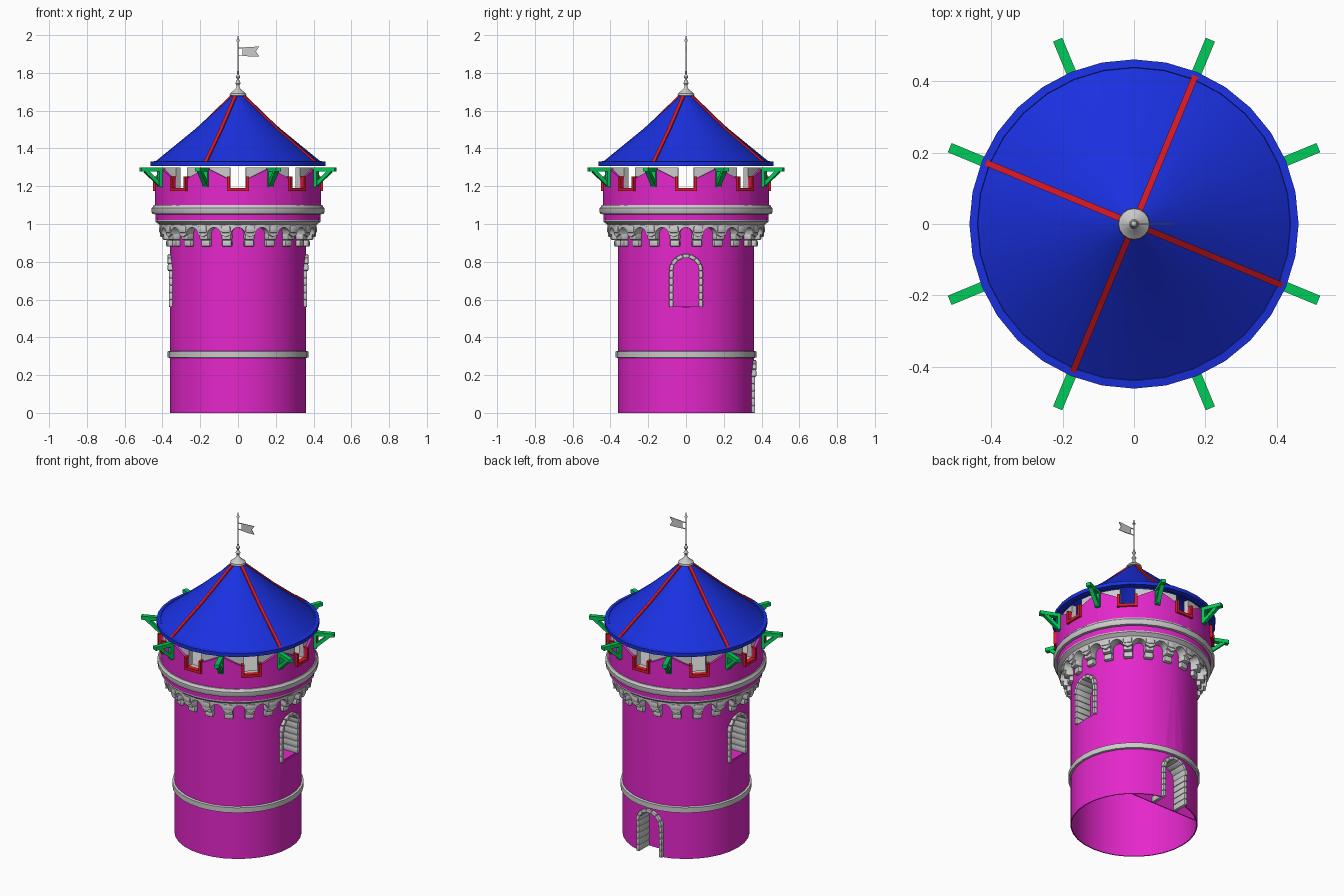
import bpy, bmesh, math
from math import sin, cos, pi, radians
from mathutils import Matrix, Vector

if "Cube" in bpy.data.objects:
    bpy.data.objects.remove(bpy.data.objects["Cube"])

MAGENTA = (0.78, 0.02, 0.60, 1)
BLUE = (0.01, 0.03, 0.75, 1)
RED = (0.72, 0.01, 0.02, 1)
GREEN = (0.0, 0.60, 0.10, 1)
N = 32
mats = {}


def finish(bm, name, color=None, smooth=True):
    bmesh.ops.recalc_face_normals(bm, faces=bm.faces)
    me = bpy.data.meshes.new(name)
    bm.to_mesh(me)
    bm.free()
    ob = bpy.data.objects.new(name, me)
    bpy.context.collection.objects.link(ob)
    if color:
        if color not in mats:
            mats[color] = bpy.data.materials.new("paint_%d" % len(mats))
            mats[color].diffuse_color = color
        me.materials.append(mats[color])
    if smooth:
        bpy.ops.object.select_all(action='DESELECT')
        ob.select_set(True)
        bpy.context.view_layer.objects.active = ob
        bpy.ops.object.shade_smooth_by_angle(angle=radians(30))
    return ob


def lathe(name, prof, color=None, n=N, closed=True):
    """Revolve an (r, z) profile about z."""
    bm = bmesh.new()
    rings = [[bm.verts.new((r * cos(2 * pi * i / n), r * sin(2 * pi * i / n), z))
              for i in range(n)] for r, z in prof]
    pairs = list(zip(rings, rings[1:])) + ([(rings[-1], rings[0])] if closed else [])
    for a, b in pairs:
        for i in range(n):
            j = (i + 1) % n
            bm.faces.new((a[i], a[j], b[j], b[i]))
    bmesh.ops.remove_doubles(bm, verts=bm.verts, dist=1e-5)
    return finish(bm, name, color)


def box(bm, mat, size, bevel=0.0):
    m = mat @ Matrix.Diagonal((*size, 1))
    vs = bmesh.ops.create_cube(bm, size=1, matrix=m)['verts']
    if bevel:
        edges = list({e for v in vs for e in v.link_edges})
        bmesh.ops.bevel(bm, geom=edges, offset=bevel, segments=2, profile=0.5, affect='EDGES')


def turn(deg):
    return Matrix.Rotation(radians(deg), 4, 'Z')


def beam(bm, mat, p, q, w, h):
    """Square bar from p to q, both in the radial (r, z) plane of mat."""
    a, b = Vector((p[0], 0, p[1])), Vector((q[0], 0, q[1]))
    d = b - a
    rot = Matrix.Rotation(-math.atan2(d.z, d.x), 4, 'Y')
    box(bm, mat @ Matrix.Translation((a + b) / 2) @ rot, (d.length, w, h))


def ring_wall(name, r0, r1, cols, color=None):
    """Closed curved wall from columns (degrees, z_low, z_high)."""
    bm = bmesh.new()
    loops = []
    for a, lo, hi in cols:
        c, s = cos(radians(a)), sin(radians(a))
        loops.append([bm.verts.new((r * c, r * s, z))
                      for r, z in ((r0, lo), (r1, lo), (r1, hi), (r0, hi))])
    for i, a in enumerate(loops):
        b = loops[(i + 1) % len(loops)]
        for k in range(4):
            bm.faces.new((a[k], b[k], b[(k + 1) % 4], a[(k + 1) % 4]))
    bmesh.ops.remove_doubles(bm, verts=bm.verts, dist=1e-5)
    return finish(bm, name, color)


# Main shaft, a thin open shell
shaft = lathe("tower_shaft", [(0.36, 0), (0.36, 1.0), (0.354, 1.0), (0.354, 0)], MAGENTA)

# Windows left and right, door at the back
for name, deg, z0 in (("right_window", 0, 0.56), ("left_window", 180, 0.56), ("back_door", 90, 0.0)):
    m = turn(deg)
    zs = z0 + 0.192
    # arched cutter for the opening
    bm = bmesh.new()
    out = [(-0.078, z0 - 0.02 if z0 == 0 else z0), (0.078, z0 - 0.02 if z0 == 0 else z0)]
    out += [(0.078 * cos(pi * i / 12), zs + 0.078 * sin(pi * i / 12)) for i in range(13)]
    f = bm.faces.new([bm.verts.new(m @ Vector((0.29, y, z))) for y, z in out])
    ext = bmesh.ops.extrude_face_region(bm, geom=[f])['geom']
    bmesh.ops.translate(bm, vec=m.to_3x3() @ Vector((0.15, 0, 0)),
                        verts=[g for g in ext if isinstance(g, bmesh.types.BMVert)])
    cutter = finish(bm, name + "_cutter", smooth=False)
    cutter.hide_render = True
    mod = shaft.modifiers.new("opening", 'BOOLEAN')
    mod.operation, mod.solver, mod.object = 'DIFFERENCE', 'EXACT', cutter
    bpy.context.view_layer.objects.active = shaft
    bpy.ops.object.modifier_apply(modifier=mod.name)
    bpy.data.objects.remove(cutter)
    # recess back and sill
    bm = bmesh.new()
    w = 0.46 if z0 == 0 else 0.2
    box(bm, m @ Matrix.Translation((0.262, 0, z0 + 0.145)), (0.006, w, 0.29))
    if z0 > 0:
        box(bm, m @ Matrix.Translation((0.305, 0, z0)), (0.09, 0.17, 0.006))
    finish(bm, name + "_recess", MAGENTA, False)
    # surrounding stones
    bm = bmesh.new()
    for i in range(5):
        for s in (-1, 1):
            box(bm, m @ Matrix.Translation((0.314, s * 0.078, z0 + 0.0192 + i * 0.0384)),
                (0.104, 0.022, 0.0384), 0.006)
    for i in range(7):
        a = (i + 0.5) * 180 / 7
        box(bm, m @ Matrix.Translation((0, 0, zs)) @ Matrix.Rotation(radians(a), 4, 'X')
            @ Matrix.Translation((0.317, 0.078, 0)), (0.11, 0.022, 0.036), 0.006)
    finish(bm, name + "_stones")

# String courses
lathe("lower_band", [(0.355, 0.29), (0.372, 0.293), (0.372, 0.325), (0.355, 0.33)])
lathe("upper_band", [(0.43, 1.05), (0.452, 1.053), (0.457, 1.062), (0.457, 1.085),
                     (0.45, 1.092), (0.447, 1.10), (0.43, 1.10)])

# Arched corbel table
BAYS = 20
cols = []
for b in range(BAYS):
    mid = -90 + b * 360 / BAYS
    cols.append((mid - 9, 0.93, 1.015))
    for i in range(9):
        t = pi - pi * i / 8
        cols.append((mid + 5.2 * cos(t), 0.945 + 0.037 * sin(t), 1.015))
ring_wall("corbel_arches", 0.355, 0.415, cols)
bm = bmesh.new()
for b in range(BAYS):
    m = turn(-81 + b * 360 / BAYS)
    for r, z, h in ((0.382, 0.898, 0.036), (0.402, 0.934, 0.036), (0.42, 0.97, 0.036)):
        box(bm, m @ Matrix.Translation(((0.345 + r) / 2, 0, z)), (r - 0.345, 0.052, h), 0.008)
finish(bm, "corbels")

# Overhanging drum and walkway floor
lathe("corbel_cornice", [(0.355, 0.995), (0.415, 0.995), (0.437, 1.012), (0.437, 1.025), (0.355, 1.025)])
lathe("upper_drum", [(0.36, 1.02), (0.437, 1.02), (0.44, 1.12), (0.36, 1.12)], MAGENTA)
lathe("walkway_floor", [(0, 1.10), (0.40, 1.10), (0.40, 1.125), (0, 1.125)])

# Parapet: magenta peaked outer skin, grey inner wall, eight openings
skin, inner = [], []
for k in range(8):
    c = 45 * k
    for d in (-22.5, -17, -11.5, -5.6):
        t = (abs(d) - 5.6) / 16.9
        skin.append((c + d, 1.10, 1.235 + 0.062 * t))
        inner.append((c + d, 1.11, 1.30))
    for d in (-5.6, 0, 5.6):
        skin.append((c + d, 1.10, 1.19))
        inner.append((c + d, 1.11, 1.19))
    for d in (5.6, 11.5, 17):
        t = (d - 5.6) / 16.9
        skin.append((c + d, 1.10, 1.235 + 0.062 * t))
        inner.append((c + d, 1.11, 1.30))
ring_wall("parapet_skin", 0.424, 0.44, skin, MAGENTA)
ring_wall("parapet_inner_wall", 0.395, 0.426, inner)

# Red opening frames
bm = bmesh.new()
for k in range(8):
    m = turn(45 * k)
    box(bm, m @ Matrix.Translation((0.436, 0, 1.182)), (0.03, 0.116, 0.017))
    for s in (-1, 1):
        box(bm, m @ Matrix.Translation((0.436, s * 0.05, 1.213)), (0.03, 0.016, 0.078))
finish(bm, "opening_frames", RED, False)

# Green timber brackets
bm = bmesh.new()
for k in range(8):
    m = turn(22.5 + 45 * k)
    beam(bm, m, (0.40, 1.288), (0.56, 1.288), 0.028, 0.022)
    beam(bm, m, (0.447, 1.195), (0.447, 1.28), 0.028, 0.02)
    beam(bm, m, (0.45, 1.21), (0.53, 1.282), 0.024, 0.02)
finish(bm, "roof_brackets", GREEN, False)

# Roof cone, eave and ribs
lathe("roof", [(0.445, 1.325), (0.23, 1.50), (0.012, 1.695), (0.005, 1.685),
               (0.22, 1.49), (0.435, 1.318)], BLUE)
lathe("roof_eave", [(0.425, 1.308), (0.462, 1.308), (0.462, 1.33), (0.44, 1.333)], BLUE)
bm = bmesh.new()
for k in range(4):
    m = turn(67.5 + 90 * k)
    beam(bm, m, (0.447, 1.326), (0.23, 1.502), 0.018, 0.012)
    beam(bm, m, (0.235, 1.498), (0.015, 1.695), 0.018, 0.012)
finish(bm, "roof_ribs", RED, False)

# Finial with beads, rod and spear tip
lathe("finial", [(0, 1.672), (0.045, 1.68), (0.043, 1.69), (0.016, 1.712), (0.008, 1.725),
                 (0.007, 1.735), (0.014, 1.745), (0.007, 1.757), (0.006, 1.768), (0.012, 1.778),
                 (0.006, 1.79), (0.004, 1.80), (0.0035, 1.965), (0.009, 1.967), (0, 2.0)],
      n=16, closed=False)

# Swallow-tailed flag
bm = bmesh.new()
pts = [(0.024, 1.935), (0.065, 1.937), (0.112, 1.94), (0.095, 1.914),
       (0.112, 1.888), (0.065, 1.887), (0.024, 1.89)]
f = bm.faces.new([bm.verts.new((x, -0.002, z)) for x, z in pts])
ext = bmesh.ops.extrude_face_region(bm, geom=[f])['geom']
bmesh.ops.translate(bm, vec=(0, 0.004, 0), verts=[g for g in ext if isinstance(g, bmesh.types.BMVert)])
for z in (1.893, 1.932):
    box(bm, Matrix.Translation((0.013, 0, z)), (0.026, 0.004, 0.004))
finish(bm, "flag", smooth=False)

for m in bpy.data.materials:
    if m.users and not m.is_grease_pencil:
        m.use_nodes = True
        m.node_tree.nodes["Principled BSDF"].inputs["Base Color"].default_value = m.diffuse_color
